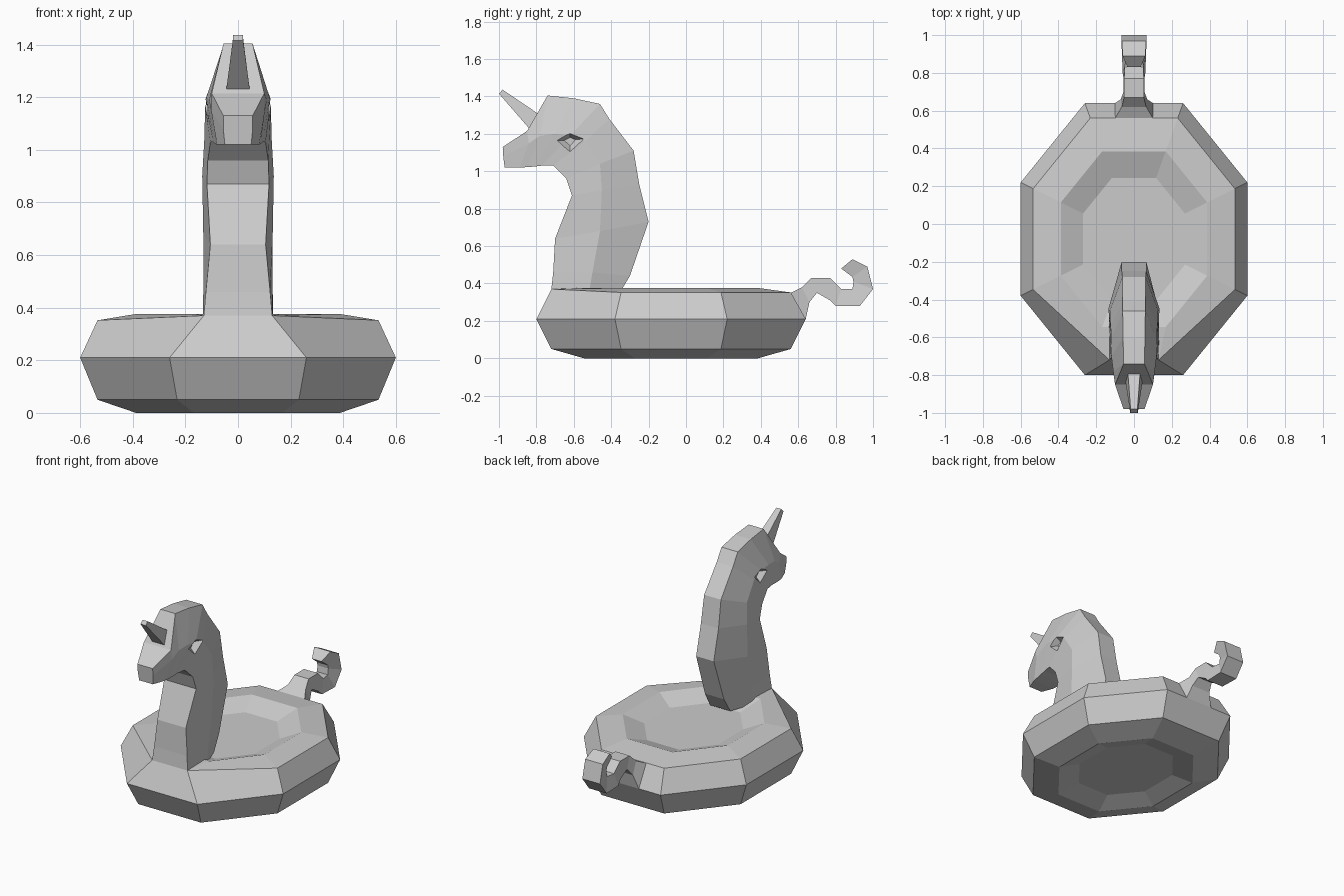
import bpy, bmesh


def loft(name, sections):
    """Skin matching closed loops of points and cap both ends."""
    bm = bmesh.new()
    loops = [[bm.verts.new(p) for p in s] for s in sections]
    for a, b in zip(loops, loops[1:]):
        n = len(a)
        for i in range(n):
            j = (i + 1) % n
            bm.faces.new((a[i], a[j], b[j], b[i]))
    bm.faces.new(loops[0][::-1])
    bm.faces.new(loops[-1])
    bmesh.ops.recalc_face_normals(bm, faces=bm.faces)
    mesh = bpy.data.meshes.new(name)
    bm.to_mesh(mesh)
    bm.free()
    ob = bpy.data.objects.new(name, mesh)
    bpy.context.collection.objects.link(ob)
    return ob


def rows(*half):
    """Closed symmetric loop from one side's (y, z, half width) points."""
    return [(w, y, z) for y, z, w in half] + [(-w, y, z) for y, z, w in half[::-1]]


# Float body: a stretched octagon scaled through height levels
OCT = [(.26, -.72), (.6, -.30), (.6, .30), (.26, .72),
       (-.26, .72), (-.6, .30), (-.6, -.30), (-.26, -.72)]
levels = [(.45, .04), (.646, 0), (.89, .05), (1, .21),
          (.89, .352), (.646, .376), (.45, .325)]
body = []
for s, z in levels:
    body.append([(x * s, y * s - .08, z) for x, y in OCT])
for i, x in ((0, .13), (7, -.13)):      # pinch the front edge into the neck
    body[4][i] = (x, -.72, .37)
loft("float_ring", body)

# Neck and head: front edge, side fold and mane edge at each station
neck = [
    ((-.72, .37, .13), (-.52, .34, .133), (-.36, .34, .075)),
    ((-.71, .46, .122), (-.50, .46, .132), (-.30, .44, .07)),
    ((-.70, .64, .105), (-.46, .68, .132), (-.20, .73, .065)),
    ((-.61, .87, .118), (-.45, .90, .136), (-.25, .93, .065)),
    ((-.64, .96, .115), (-.46, 1.04, .128), (-.28, 1.11, .062)),
    ((-.71, 1.03, .105), (-.54, 1.16, .125), (-.41, 1.28, .06)),
    ((-.77, 1.03, .095), (-.62, 1.19, .125), (-.46, 1.36, .06)),
    ((-.81, 1.025, .09), (-.70, 1.20, .12), (-.60, 1.39, .058)),
    ((-.85, 1.022, .085), (-.78, 1.19, .11), (-.74, 1.405, .055)),
    ((-.89, 1.02, .08), (-.84, 1.15, .102), (-.85, 1.215, .10)),
    ((-.97, 1.02, .05), (-.977, 1.08, .056), (-.98, 1.13, .056)),
]
head = loft("neck_and_head", [rows(*s) for s in neck])

# Eyes: shallow diamond sockets cut into both sides of the head
for side in (-1, 1):
    socket = loft("eye_socket_cutter", [
        [(side * x, -.62 + dy * k, 1.165 + dz * k)
         for dy, dz in ((-.09, 0), (0, -.08), (.085, .01), (0, .045))]
        for x, k in ((.085, .35), (.135, 1), (.16, 1))])
    socket.hide_render = True
    socket.hide_set(True)
    cut = head.modifiers.new("eye_socket", 'BOOLEAN')
    cut.operation = 'DIFFERENCE'
    cut.solver = 'EXACT'
    cut.object = socket

# Horn: square taper rising forward from the forehead
loft("horn", [
    rows((-.835, 1.225, .045), (-.75, 1.28, .035)),
    rows((-1.0, 1.415, .02), (-.98, 1.436, .018)),
])

# Curled tail: upper and lower edge points along the curl
tail = [
    ((.56, .35, .10), (.64, .21, .10)),
    ((.62, .38, .065), (.66, .30, .07)),
    ((.67, .43, .052), (.70, .35, .055)),
    ((.77, .43, .052), (.77, .31, .055)),
    ((.83, .37, .05), (.80, .28, .06)),
    ((.89, .37, .04), (.93, .28, .065)),
    ((.895, .41, .04), (1.0, .37, .065)),
    ((.89, .435, .04), (.97, .49, .065)),
    ((.83, .48, .035), (.89, .53, .06)),
]
loft("tail", [rows(*s) for s in tail])
